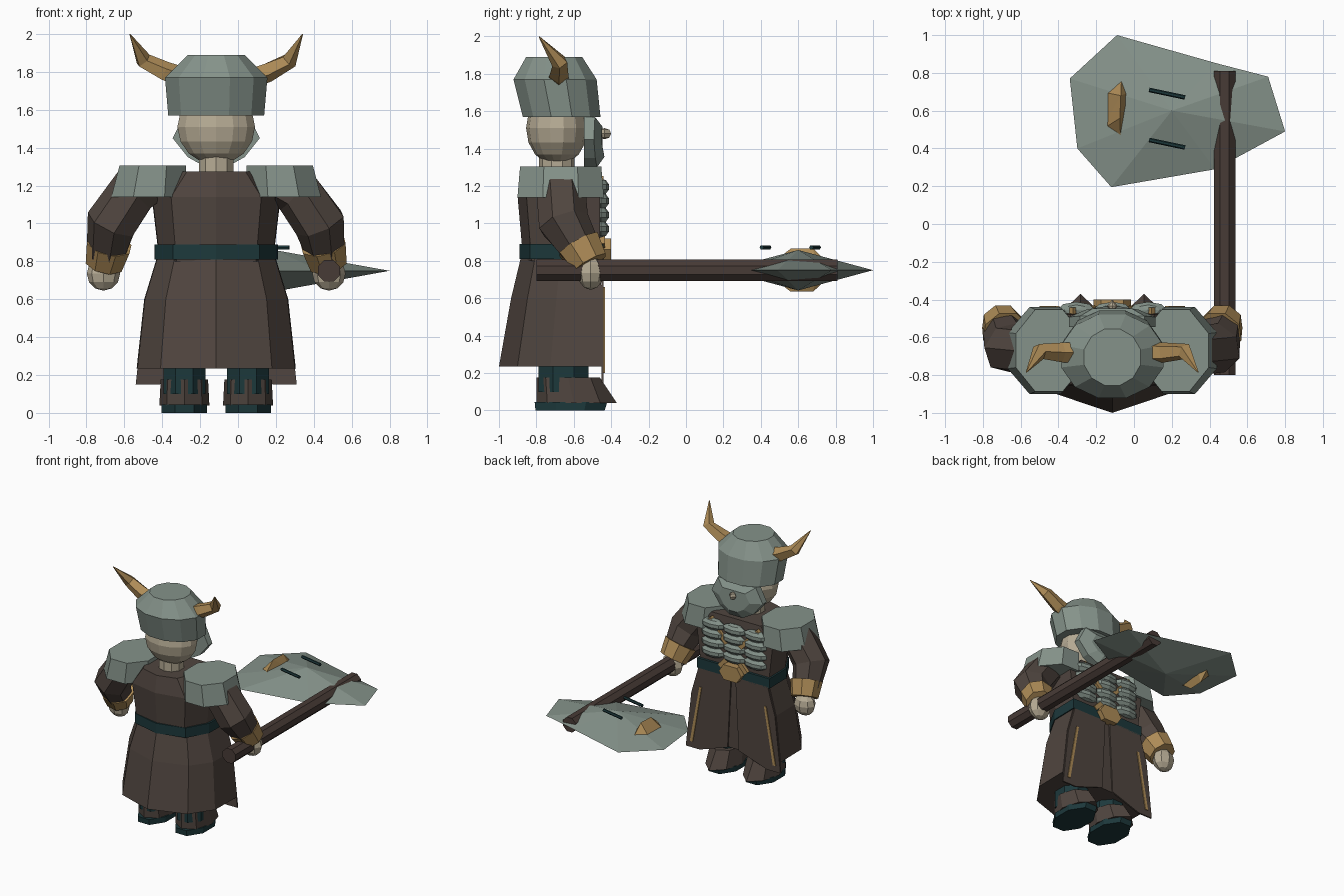
import bpy, bmesh, math
from mathutils import Vector

if "Cube" in bpy.data.objects:
    bpy.data.objects.remove(bpy.data.objects["Cube"])

CX = -0.115  # symmetry line of the figure


def mat(name, r, g, b):
    m = bpy.data.materials.new(name)
    m.diffuse_color = (r, g, b, 1)
    m.use_nodes = True
    m.node_tree.nodes["Principled BSDF"].inputs["Base Color"].default_value = m.diffuse_color
    return m


BROWN = mat("coat_brown", .080, .060, .050)
WOOD = mat("handle_wood", .064, .044, .037)
GREY = mat("armour_grey", .235, .290, .255)
GOLD = mat("dull_gold", .420, .260, .095)
SKIN = mat("skin", .470, .410, .300)
TEAL = mat("dark_teal", .012, .040, .044)


def finish(name, bm, m):
    bmesh.ops.recalc_face_normals(bm, faces=bm.faces)
    me = bpy.data.meshes.new(name)
    bm.to_mesh(me)
    bm.free()
    me.materials.append(m)
    ob = bpy.data.objects.new(name, me)
    bpy.context.collection.objects.link(ob)
    return ob


def loft(name, rings, m):
    """Skin a closed solid through rings of equal point count."""
    bm = bmesh.new()
    vs = [[bm.verts.new(p) for p in r] for r in rings]
    n = len(vs[0])
    for a, b in zip(vs, vs[1:]):
        for i in range(n):
            j = (i + 1) % n
            bm.faces.new((a[i], a[j], b[j], b[i]))
    bm.faces.new(vs[0])
    bm.faces.new(vs[-1])
    return finish(name, bm, m)


def oval(x, y, z, rx, ry, n, off=0.0):
    return [(x + rx * math.cos(2 * math.pi * (i + off) / n),
             y + ry * math.sin(2 * math.pi * (i + off) / n), z) for i in range(n)]


def tube(name, path, m, n=7):
    """Solid along (x, y, z, radius) points."""
    rings = []
    pts = [Vector(p[:3]) for p in path]
    for i, p in enumerate(path):
        t = (pts[min(i + 1, len(pts) - 1)] - pts[max(i - 1, 0)]).normalized()
        u = t.cross(Vector((0, 1, 0) if abs(t.y) < .9 else (0, 0, 1))).normalized()
        v = t.cross(u)
        rings.append([pts[i] + p[3] * (u * math.cos(a) + v * math.sin(a))
                      for a in [2 * math.pi * (k + .5) / n for k in range(n)]])
    return loft(name, rings, m)


def ball(name, c, r, m, u=12, v=8):
    bm = bmesh.new()
    bmesh.ops.create_uvsphere(bm, u_segments=u, v_segments=v, radius=1)
    for w in bm.verts:
        w.co = Vector((c[k] + w.co[k] * r[k] for k in range(3)))
    return finish(name, bm, m)


def plate(name, outline, y0, y1, m):
    """Prism from an x-z outline."""
    return loft(name, [[(x, y, z) for x, z in outline] for y in (y0, y1)], m)


def body_ring(z, w, back, front, point):
    """Coat section: flat front, faceted back."""
    d = front - back
    half = [(w, front), (w * .99, back + d * .5), (w * .7, back + d * .18 * point)]
    return ([(CX + x, y, z) for x, y in half] + [(CX, back, z)]
            + [(CX - x, y, z) for x, y in reversed(half)])


# coat
loft("skirt", [body_ring(.235, .42, -1.0, -.45, 1), body_ring(.6, .38, -.935, -.45, 1),
               body_ring(.83, .31, -.88, -.46, 1)], BROWN)
loft("torso", [body_ring(.80, .30, -.87, -.46, .6), body_ring(1.14, .34, -.90, -.46, .6),
               body_ring(1.275, .22, -.88, -.48, .6)], BROWN)
loft("belt", [body_ring(.81, .325, -.89, -.44, .7), body_ring(.89, .325, -.89, -.44, .7)], TEAL)

# head
tube("neck", [(CX, -.69, 1.24, .095), (CX, -.69, 1.36, .095)], SKIN, 10)
ball("head", (CX, -.69, 1.51), (.21, .165, .2), SKIN, 14, 8)
ball("nose", (CX, -.435, 1.48), (.03, .035, .03), SKIN, 4, 4)
loft("face_mask", [[(CX + x * s, y + b * abs(x), z * s + 1.44 * (1 - s)) for x, z in
     [(-.23, 1.45), (-.17, 1.57), (.17, 1.57), (.23, 1.45), (.15, 1.35), (.06, 1.30),
      (-.06, 1.30), (-.15, 1.35)]] for y, b, s in ((-.545, 0, 1), (-.47, -.1, 1), (-.43, -.1, .6))], GREY)
loft("helmet", [oval(CX, -.665, 1.57, .262, .215, 12, .5), oval(CX, -.70, 1.77, .28, .23, 12, .5),
                oval(CX, -.705, 1.89, .155, .155, 12, .5)], GREY)

# chest straps and buckle
for s in (-1, 1):
    tube("chest_strap", [(CX + s * .22, -.46, 1.24, .025), (CX - s * .12, -.45, .88, .025)], GOLD, 4)
plate("buckle", [(CX - .1, .86), (CX - .06, .92), (CX + .06, .92), (CX + .1, .86),
                 (CX + .06, .80), (CX - .06, .80)], -.46, -.40, GOLD)
# chest scales
for row in range(4):
    for col in (-1, 0, 1):
        ball("chest_scale", (CX + col * .19, -.455, .97 + row * .075), (.105, .045, .045), GREY, 8, 5)

# paired parts
for s in (-1, 1):
    def X(x):
        return CX + s * x

    # front coat flap with trim stripe
    plate("coat_flap", [(X(.02), .82), (X(.31), .82), (X(.375), .6), (X(.425), .15),
                        (X(.30), .15), (X(.05), .235)], -.452, -.44, BROWN)
    plate("flap_trim", [(X(.28), .66), (X(.30), .66), (X(.385), .20), (X(.36), .20)],
          -.441, -.434, GOLD)

    # leg and boot
    lx = X(.168)
    loft("leg", [oval(lx, -.655, .1, .12, .145, 8, .5), oval(lx, -.655, .5, .12, .145, 8, .5)], TEAL)
    loft("boot_sole", [oval(lx, -.62, 0, .13, .2, 8, .5), oval(lx, -.615, .045, .13, .21, 8, .5)], TEAL)
    toe = oval(lx, -.60, .04, .132, .2, 8)
    toe[2] = (lx, -.37, .04)
    loft("boot", [toe, oval(lx, -.63, .175, .125, .17, 8)], BROWN)

    # shoulder pad
    loft("shoulder_pad", [oval(X(.355), -.67, 1.14, .215, .25, 8, .5),
                          oval(X(.335), -.67, 1.305, .19, .235, 8, .5)], GREY)

    # arm, cuff and hand
    tube("arm", [(X(.33), -.67, 1.20, .10), (X(.43), -.67, 1.17, .135), (X(.55), -.655, 1.0, .14),
                 (X(.58), -.55, .84, .105)], BROWN, 7)
    tube("cuff", [(X(.565), -.575, .89, .125), (X(.59), -.515, .785, .105)], GOLD, 8)
    ball("hand", (X(.595), -.51, .735), (.088, .07, .09), SKIN, 8, 6)

    # horn
    tube("horn", [(X(.2), -.68, 1.775, .058), (X(.27), -.68, 1.80, .055),
                  (X(.385), -.675, 1.86, .045), (X(.455), -.785, 1.998, .003)], GOLD, 5)

# axe handle
tube("axe_handle", [(.48, -.8, .75, .062), (.48, .81, .75, .062)], WOOD, 8)

# axe blade: flat double pyramid
bm = bmesh.new()
edge = [bm.verts.new((x, y, .75)) for x, y in
        [(-.09, 1.0), (-.34, .77), (-.30, .40), (-.12, .195), (.43, .29),
         (.80, .49), (.71, .78), (.44, .85)]]
for z in (.858, .642):
    tip = bm.verts.new((.2, .6, z))
    for i, e in enumerate(edge):
        bm.faces.new((e, edge[(i + 1) % len(edge)], tip))
finish("axe_blade", bm, GREY)

# gold stud through the blade
bm = bmesh.new()
rim = [bm.verts.new((x, y, .75)) for x, y in
       [(-.175, .70), (-.065, .80), (-.015, .70), (-.07, .41), (-.17, .50)]]
for z in (.865, .635):
    a, b = bm.verts.new((-.07, .68, z)), bm.verts.new((-.075, .56, z))
    for f in ((0, 1, a), (1, 2, a), (2, b, a), (2, 3, b), (3, 4, b), (4, a, b), (4, 0, a)):
        bm.faces.new([rim[v] if isinstance(v, int) else v for v in f])
finish("blade_stud", bm, GOLD)

# slim rods above the blade
for y in (.69, .425):
    tube("blade_rod", [(.08, y + .02, .872, .012), (.27, y - .02, .872, .012)], TEAL, 6)
